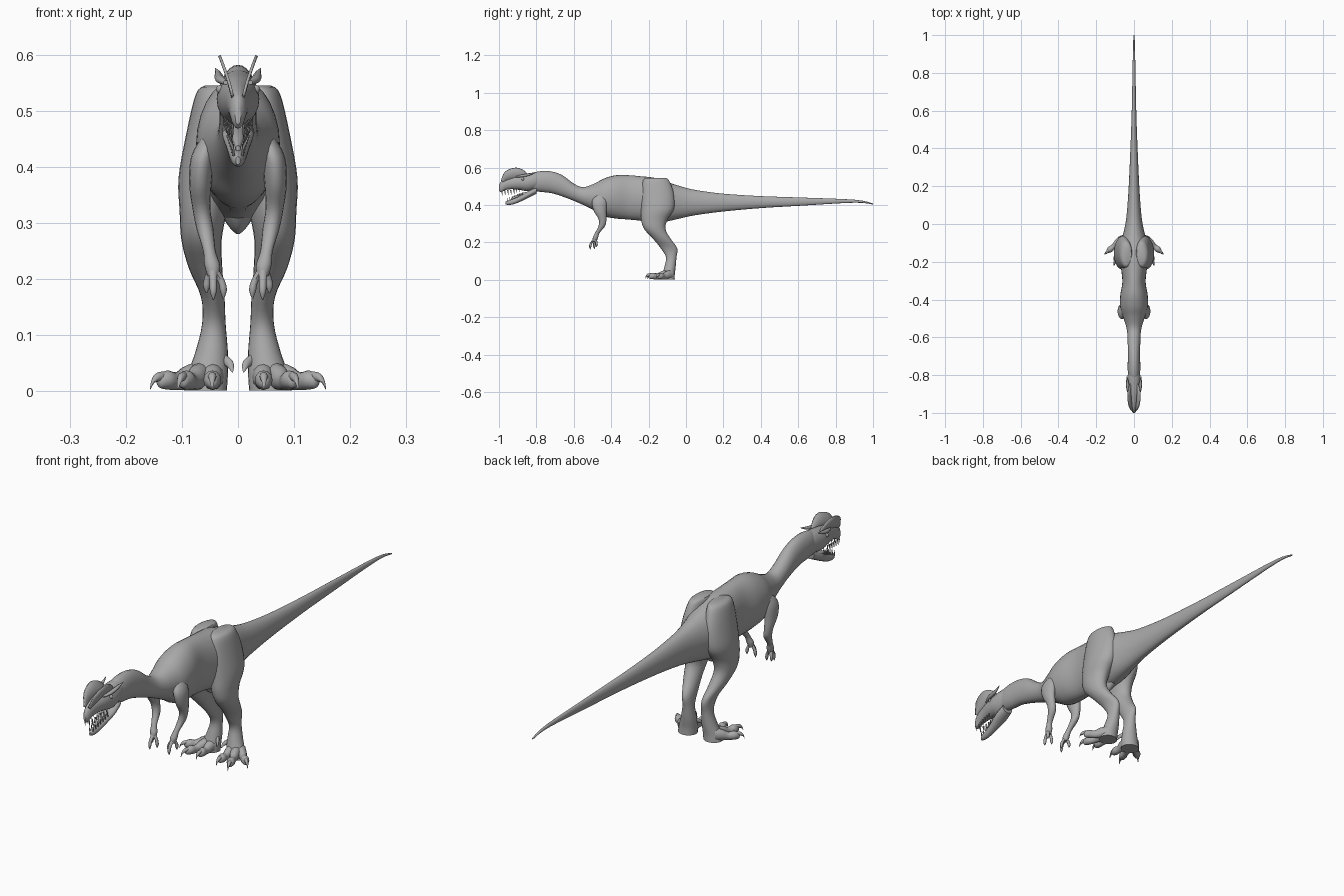
import bpy, bmesh, math
from mathutils import Vector

X, Y, Z = Vector((1, 0, 0)), Vector((0, 1, 0)), Vector((0, 0, 1))
grey = bpy.data.materials.new("stone grey")
grey.diffuse_color = (0.4, 0.4, 0.4, 1)


def finish(name, bm, mirror=False, angle=50):
    bmesh.ops.recalc_face_normals(bm, faces=bm.faces[:])
    mesh = bpy.data.meshes.new(name)
    bm.to_mesh(mesh)
    bm.free()
    mesh.materials.append(grey)
    ob = bpy.data.objects.new(name, mesh)
    bpy.context.collection.objects.link(ob)
    bpy.ops.object.select_all(action='DESELECT')
    ob.select_set(True)
    bpy.context.view_layer.objects.active = ob
    bpy.ops.object.shade_smooth_by_angle(angle=math.radians(angle))
    if mirror:
        ob.modifiers.new("mirror", 'MIRROR')
    return ob


def smooth(pts, sub):
    """Catmull-Rom interpolation through tuples of any length."""
    out = []
    for i in range(len(pts) - 1):
        p0, p1, p2, p3 = (pts[max(i - 1, 0)], pts[i], pts[i + 1],
                          pts[min(i + 2, len(pts) - 1)])
        for k in range(sub):
            t = k / sub
            out.append([0.5 * (2 * b + (c - a) * t + (2 * a - 5 * b + 4 * c - d) * t * t
                               + (3 * b - a - 3 * c + d) * t ** 3)
                        for a, b, c, d in zip(p0, p1, p2, p3)])
    return out + [list(pts[-1])]


def loft(bm, stations, u, v, sides=20, sub=4):
    """Skin elliptical rings (x, y, z, radius along u, radius along v)."""
    rings = []
    for x, y, z, a, b in smooth(stations, sub):
        a, b = max(a, 0.0005), max(b, 0.0005)
        ring = []
        for k in range(sides):
            w = 2 * math.pi * k / sides
            ring.append(bm.verts.new(Vector((x, y, z)) + u * a * math.cos(w) + v * b * math.sin(w)))
        rings.append(ring)
    for r, s in zip(rings, rings[1:]):
        for k in range(sides):
            n = (k + 1) % sides
            bm.faces.new((r[k], r[n], s[n], s[k]))
    bm.faces.new(rings[0])
    bm.faces.new(rings[-1])


def part(name, stations, u, v, mirror=False, sides=20, sub=4):
    bm = bmesh.new()
    loft(bm, stations, u, v, sides, sub)
    return finish(name, bm, mirror)


def profile(rows):
    """Rows of y, top, bottom, half width become ring stations."""
    return [(0, y, (t + b) / 2, w, (t - b) / 2) for y, t, b, w in rows]


# Tail, trunk and neck in one skin
part("body", profile([
    (1.0, .408, .402, .003), (.9, .428, .412, .006), (.6, .44, .395, .012),
    (.4, .447, .383, .019), (.2, .46, .365, .028), (.05, .48, .345, .039),
    (-.03, .5, .328, .052), (-.1, .522, .312, .07), (-.17, .545, .3, .08),
    (-.24, .553, .315, .068), (-.31, .559, .322, .062), (-.38, .558, .328, .073),
    (-.44, .54, .34, .073), (-.49, .514, .37, .058), (-.55, .495, .4, .04),
    (-.6, .514, .422, .034), (-.66, .558, .445, .033), (-.72, .579, .463, .033),
    (-.78, .58, .47, .033), (-.83, .568, .478, .028)]), X, Z, sides=28)

# Pointed keel under the hips
part("pelvis_keel", [(0, -.17, .36, .045, .07), (0, -.17, .32, .032, .05),
                     (0, -.17, .293, .016, .028), (0, -.17, .28, .003, .008)], X, Y)

# Head
part("skull", profile([
    (-.77, .57, .5, .026), (-.81, .573, .482, .035), (-.85, .568, .474, .038),
    (-.89, .562, .48, .033), (-.93, .552, .484, .024), (-.965, .54, .48, .018),
    (-.988, .526, .468, .013), (-1.0, .505, .475, .005)]), X, Z)
part("lower_jaw", profile([
    (-.8, .5, .46, .025), (-.84, .476, .44, .028), (-.88, .455, .42, .021),
    (-.92, .434, .404, .015), (-.95, .425, .4, .011), (-.965, .418, .404, .004)]), X, Z)
part("tongue", profile([(-.83, .475, .462, .012), (-.89, .46, .445, .011),
                        (-.935, .438, .425, .004)]), X, Z, sides=10)

# Teeth along both jaws
bm = bmesh.new()
for i in range(7):
    f = i / 6
    y, x = -.89 - .095 * f, .024 - .014 * f
    z = .487 - .012 * f
    loft(bm, [(x, y, z, .003, .004), (x * .95, y + .003, z - .025, .0005, .0005)], X, Y, 6, 1)
    y, x = -.875 - .08 * f, .018 - .01 * f
    z = .452 - .033 * f
    loft(bm, [(x, y, z, .0025, .0035), (x, y - .002, z + .022, .0005, .0005)], X, Y, 6, 1)
finish("teeth", bm, True)

# Twin splayed crests
bm = bmesh.new()
arch = smooth([(-.99, .53), (-.972, .572), (-.94, .592), (-.905, .598),
               (-.87, .586), (-.845, .562), (-.84, .548)], 4)
rows = []
for y, z in arch:
    base_y = -.91 + (y + .91) * .8
    row = []
    for f in (0, .5, 1):
        h = .52 + (z - .52) * f
        row.append(bm.verts.new((.009 + .024 * ((h - .52) / .078) ** 1.3,
                                 base_y + (y - base_y) * f, h)))
    rows.append(row)
for r, s in zip(rows, rows[1:]):
    for k in range(2):
        bm.faces.new((r[k], s[k], s[k + 1], r[k + 1]))
ob = finish("crests", bm)
mod = ob.modifiers.new("thickness", 'SOLIDIFY')
mod.thickness, mod.offset = .005, 0
ob.modifiers.new("mirror", 'MIRROR')

# Brow ridges, small horns and eyes
part("brows", [(.022, -.91, .55, .004, .004), (.031, -.88, .555, .008, .007),
               (.034, -.85, .56, .008, .007), (.036, -.825, .567, .005, .005),
               (.04, -.805, .575, .001, .001)], X, Z, True, 10)
bm = bmesh.new()
bmesh.ops.create_uvsphere(bm, u_segments=12, v_segments=8, radius=.008)
bmesh.ops.translate(bm, verts=bm.verts[:], vec=(.031, -.873, .538))
finish("eyes", bm, True)

# Hind legs from hip to sole
part("hind_legs", [
    (.036, -.16, .545, .022, .05), (.042, -.16, .53, .033, .07),
    (.05, -.152, .46, .042, .087), (.058, -.152, .38, .048, .088),
    (.062, -.17, .32, .042, .07), (.065, -.166, .27, .036, .057),
    (.058, -.13, .22, .03, .047), (.045, -.091, .168, .021, .044),
    (.043, -.079, .12, .021, .028), (.047, -.085, .07, .029, .03),
    (.054, -.093, .03, .036, .033), (.058, -.095, .001, .038, .035)], X, Y, True, 24)

# Toes with hooked claws
bm = bmesh.new()
claws = bmesh.new()
for start, tip in (((.07, -.085), (.142, -.148)), ((.064, -.1), (.1, -.2)),
                   ((.045, -.1), (.046, -.19))):
    s, e = Vector((*start, 0)), Vector((*tip, 0))
    d = (e - s).normalized()
    side = d.cross(Z)

    def at(f, z, a, b):
        p = s.lerp(e, f)
        return (p.x, p.y, z, a, b)
    loft(bm, [at(0, .027, .022, .026), at(.3, .024, .018, .022), at(.55, .018, .013, .016),
              at(.78, .02, .016, .017), at(.95, .018, .01, .012), at(1, .018, .003, .004)],
         side, Z, 12)
    loft(claws, [at(.85, .026, .008, .009), at(1.03, .025, .007, .008),
                 at(1.14, .017, .004, .005), at(1.2, .004, .001, .001)], side, Z, 8)
# Small inner toe
loft(bm, [(.035, -.09, .06, .012, .012), (.02, -.105, .053, .008, .009),
          (.013, -.115, .046, .006, .007), (.01, -.123, .034, .001, .001)], X, Z, 10)
finish("toes", bm, True)
finish("toe_claws", claws, True)

# Arms
part("arms", [
    (.045, -.45, .46, .015, .025), (.062, -.463, .42, .021, .04),
    (.067, -.46, .37, .02, .034), (.065, -.447, .325, .016, .021),
    (.059, -.449, .29, .015, .018), (.051, -.474, .25, .011, .012),
    (.046, -.484, .225, .014, .014), (.044, -.488, .205, .01, .011)], X, Y, True, 16)

# Clawed fingers
bm = bmesh.new()
for x, y, z in ((.026, -.49, .165), (.044, -.512, .163), (.056, -.478, .175)):
    s, e = Vector((.045, -.487, .222)), Vector((x, y, z))
    m = s.lerp(e, .45) + Vector(((x - .045) * .35, (y + .487) * .35, 0))
    q = s.lerp(e, .75) + Vector(((x - .045) * .25, (y + .487) * .25, 0))
    loft(bm, [(*s, .008, .008), (*m, .0065, .0065), (*q, .006, .006), (*e, .001, .001)], X, Y, 8)
finish("fingers", bm, True)
